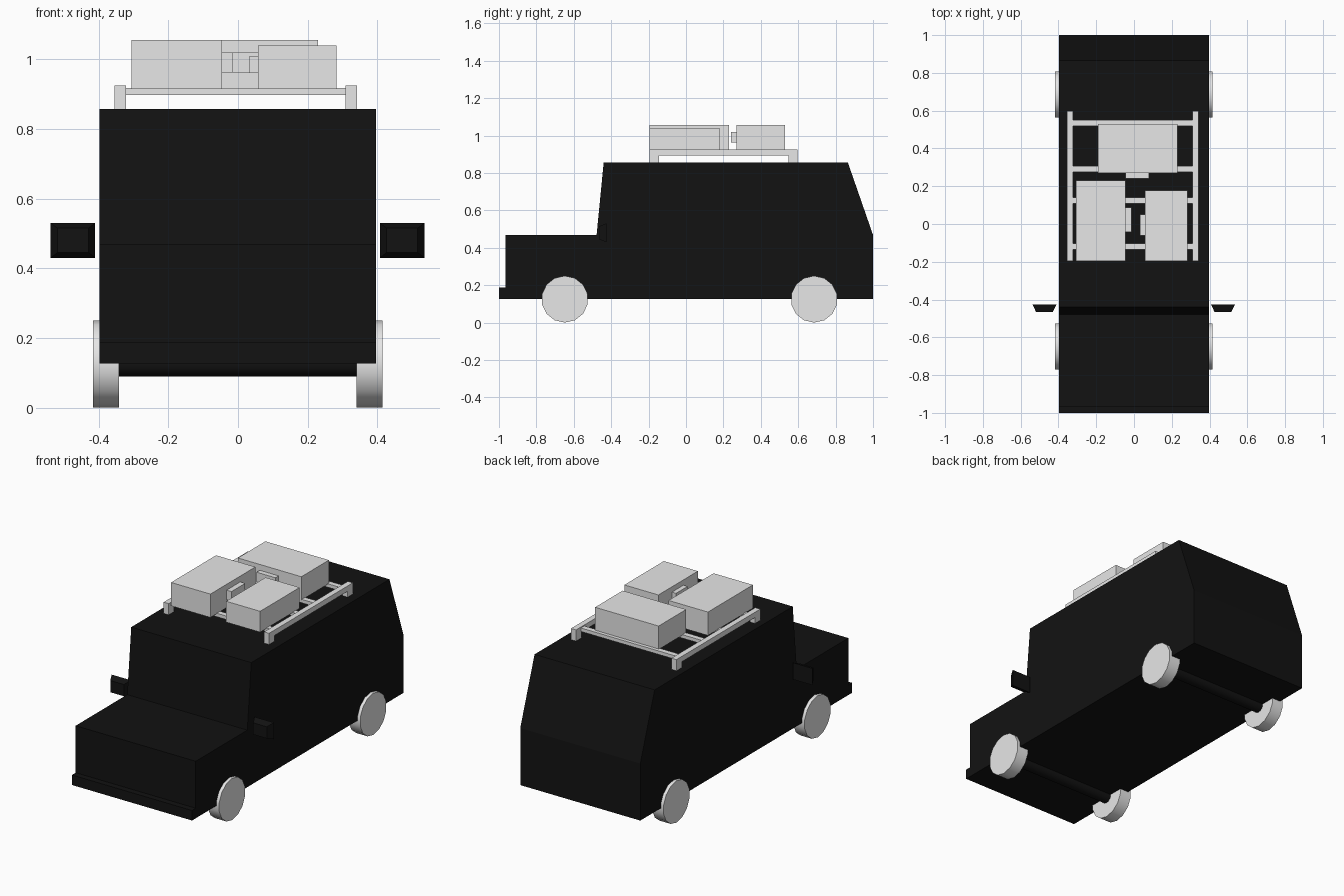
import bpy, bmesh, math
from mathutils import Matrix

cube = bpy.data.objects.get("Cube")
if cube:
    bpy.data.objects.remove(cube, do_unlink=True)


def material(name, value):
    m = bpy.data.materials.new(name)
    m.use_nodes = True
    colour = (value, value, value, 1)
    m.diffuse_color = colour
    bsdf = next(n for n in m.node_tree.nodes if n.type == 'BSDF_PRINCIPLED')
    bsdf.inputs["Base Color"].default_value = colour
    return m


BLACK = material("black paint", 0.006)
GREY = material("light grey", 0.8)


def add_object(name, bm, mat):
    bmesh.ops.recalc_face_normals(bm, faces=bm.faces)
    mesh = bpy.data.meshes.new(name)
    bm.to_mesh(mesh)
    bm.free()
    obj = bpy.data.objects.new(name, mesh)
    bpy.context.collection.objects.link(obj)
    mesh.materials.append(mat)
    return obj


def box(name, x, y, z, mat=GREY):
    """Box from its (low, high) range on each axis."""
    bm = bmesh.new()
    bmesh.ops.create_cube(bm, size=1)
    for v in bm.verts:
        v.co = [r[0] if c < 0 else r[1] for c, r in zip(v.co, (x, y, z))]
    return add_object(name, bm, mat)


def cylinder(name, x, y, z, radius, sides, mat):
    """Cylinder lying along x, with a vertex at the top."""
    bm = bmesh.new()
    bmesh.ops.create_cone(bm, cap_ends=True, segments=sides, radius1=radius,
                          radius2=radius, depth=x[1] - x[0])
    top = max(bm.verts, key=lambda v: v.co.y).co
    spin = math.pi / 2 - math.atan2(top.y, top.x)
    turn = (Matrix.Translation(((x[0] + x[1]) / 2, y, z))
            @ Matrix.Rotation(math.pi / 2, 4, 'X')
            @ Matrix.Rotation(math.pi / 2, 4, 'Y')
            @ Matrix.Rotation(spin, 4, 'Z'))
    # the cone's own y axis becomes vertical
    bmesh.ops.transform(bm, matrix=turn, verts=bm.verts)
    obj = add_object(name, bm, mat)
    bpy.ops.object.select_all(action='DESELECT')
    obj.select_set(True)
    bpy.context.view_layer.objects.active = obj
    bpy.ops.object.shade_smooth_by_angle(angle=math.radians(40))
    return obj


# Body: side profile extruded across the width
profile = [(-1, .127), (-1, .187), (-.965, .187), (-.965, .468), (-.478, .468),
           (-.44, .857), (.865, .857), (1, .468), (1, .127)]
bm = bmesh.new()
side = bm.faces.new([bm.verts.new((-.398, y, z)) for y, z in profile])
extruded = bmesh.ops.extrude_face_region(bm, geom=[side])["geom"]
bmesh.ops.translate(bm, vec=(.794, 0, 0),
                    verts=[g for g in extruded if isinstance(g, bmesh.types.BMVert)])
add_object("body", bm, BLACK)

# Wheels and axles
for end, y in (("front", -.648), ("rear", .685)):
    cylinder(end + "_axle", (-.36, .36), y, .125, .036, 14, BLACK)
    cylinder(end + "_left_wheel", (.34, .415), y, .125, .125, 14, GREY)
    cylinder(end + "_right_wheel", (-.417, -.342), y, .125, .125, 14, GREY)

# Wing mirrors: blocks narrowing towards the front
for label, x in (("left", (.407, .535)), ("right", (-.538, -.41))):
    mirror = box(label + "_mirror", x, (-.465, -.425), (.43, .53), BLACK)
    middle = sum(x) / 2
    for v in mirror.data.vertices:
        if v.co.y < -.45:
            v.co.x = middle + (v.co.x - middle) * .7
            v.co.z = .48 + (v.co.z - .48) * .7

# Roof rack: side rails, feet and crossbars
for label, x in (("left", (.309, .342)), ("right", (-.355, -.322))):
    box(label + "_rack_rail", x, (-.195, .597), (.892, .924))
    for end, y in (("front", -.195), ("rear", .547)):
        box(f"{label}_{end}_rack_foot", x, (y, y + .05), (.857, .9))
for i, y in enumerate((-.12, .125, .29, .535)):
    box(f"rack_crossbar_{i + 1}", (-.325, .312), (y - .016, y + .016), (.897, .918))

# Luggage with handles
box("right_suitcase", (-.306, -.046), (-.195, .23), (.915, 1.055))
box("right_suitcase_handle", (-.046, -.014), (-.042, .088), (.962, 1.02))
box("left_suitcase", (.058, .283), (-.195, .178), (.915, 1.04))
box("left_suitcase_handle", (.031, .058), (-.06, .05), (.96, 1.008))
box("rear_suitcase", (-.19, .23), (.27, .53), (.915, 1.055))
box("rear_suitcase_handle", (-.046, .08), (.24, .27), (.962, 1.02))
